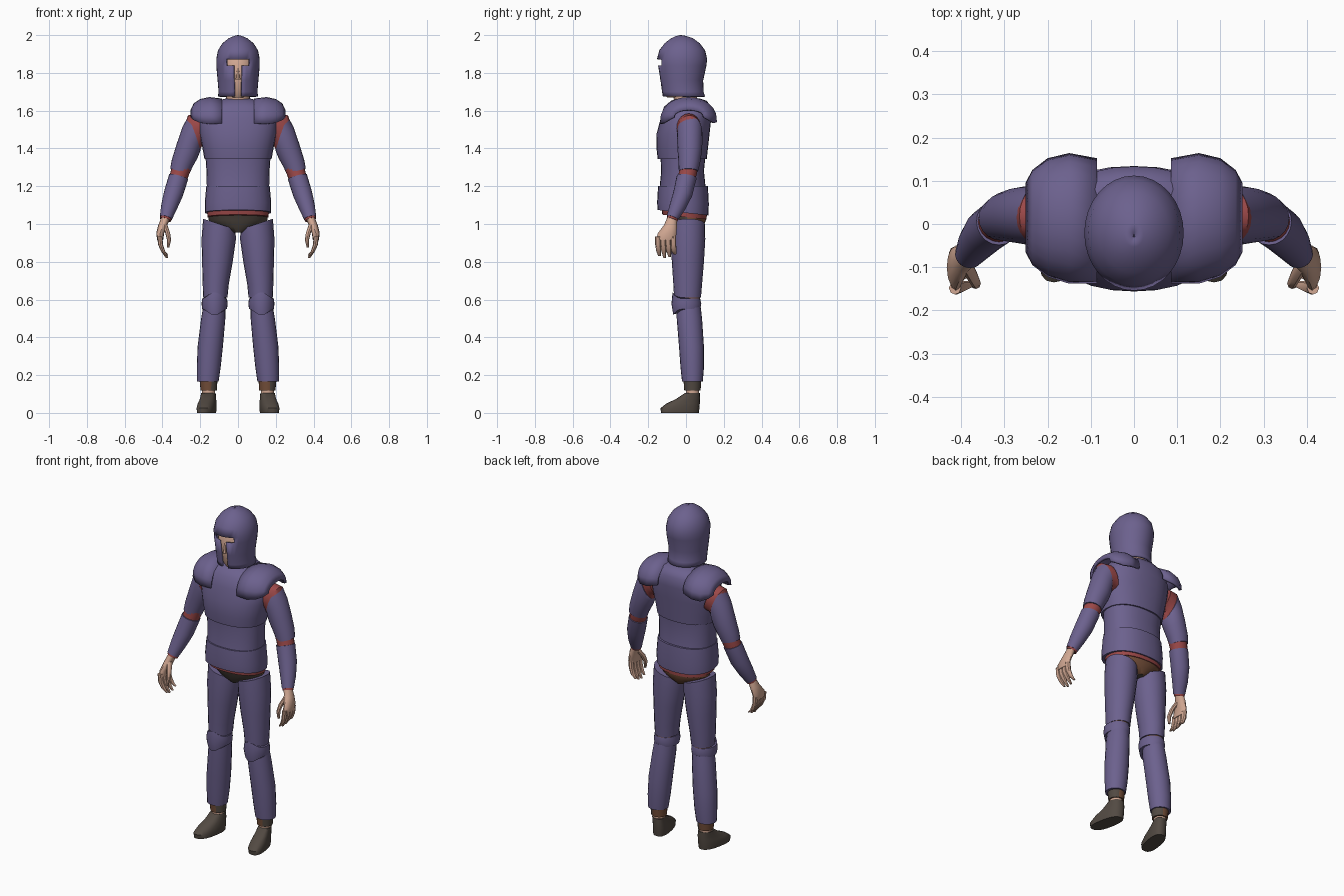
import bpy
import bmesh
from math import sin, cos, pi, radians
from mathutils import Euler, Vector

start_cube = bpy.data.objects.get("Cube")
if start_cube:
    bpy.data.objects.remove(start_cube, do_unlink=True)


def make_material(name, red, green, blue):
    material = bpy.data.materials.new(name)
    material.use_nodes = True
    colour = (red, green, blue, 1)
    material.diffuse_color = colour
    material.node_tree.nodes["Principled BSDF"].inputs["Base Color"].default_value = colour
    return material


PURPLE = make_material("armor purple", .150, .120, .270)
SKIN = make_material("skin", .64, .39, .29)
RED = make_material("shirt red", .33, .065, .065)
BROWN = make_material("cloth brown", .17, .075, .04)
DARK = make_material("dark leather", .085, .068, .055)


def finish(name, bm, materials, thickness=0.0, rule=None):
    """Turn a bmesh into a smooth shaded object, painting faces by rule."""
    bmesh.ops.recalc_face_normals(bm, faces=bm.faces)
    bm.normal_update()
    if rule:
        for face in bm.faces:
            face.material_index = rule(face)
    mesh = bpy.data.meshes.new(name)
    bm.to_mesh(mesh)
    bm.free()
    for material in materials:
        mesh.materials.append(material)
    obj = bpy.data.objects.new(name, mesh)
    bpy.context.collection.objects.link(obj)
    if thickness:
        shell = obj.modifiers.new("shell", "SOLIDIFY")
        shell.thickness = thickness
        shell.offset = -1
    bpy.ops.object.select_all(action="DESELECT")
    obj.select_set(True)
    bpy.context.view_layer.objects.active = obj
    bpy.ops.object.shade_smooth_by_angle(angle=radians(40))
    return obj


def bridge(bm, rows, closed):
    """Join neighbouring rows of vertices with quads."""
    count = len(rows[0])
    for low, high in zip(rows, rows[1:]):
        for i in range(count if closed else count - 1):
            j = (i + 1) % count
            bm.faces.new((low[i], low[j], high[j], high[i]))


def tube(name, rings, *materials, side=1, segments=20, power=2.0, caps=True,
         shape=None, cut=None, thickness=0.0, rule=None):
    """Loft through rings of (x, y, z, radius x, radius y, tilt, pitch)."""
    bm = bmesh.new()
    rows = []
    for x, y, z, rx, ry, *turn in rings:
        tilt, pitch = (turn + [0, 0])[:2]
        spin = Euler((radians(pitch), -radians(tilt), 0))
        row = []
        for i in range(segments):
            a = 2 * pi * i / segments
            c, s = sin(a), -cos(a)
            flat = [abs(v) ** (2 / power) * (1 if v > 0 else -1) for v in (c, s)]
            point = Vector((flat[0] * rx, flat[1] * ry, 0))
            point.rotate(spin)
            point += Vector((x, y, z))
            if shape:
                point = shape(point, c, s)
            point.x *= side
            row.append(bm.verts.new(point))
        rows.append(row)
    bridge(bm, rows, True)
    if caps:
        bm.faces.new(rows[0])
        bm.faces.new(rows[-1])
    if cut:
        holes = [f for f in bm.faces if cut(f.calc_center_median())]
        bmesh.ops.delete(bm, geom=holes, context="FACES")
    return finish(name, bm, materials, thickness, rule)


# Torso: three overlapping armor plates over a shirt and briefs
tube("chest_plate", [(0, -.02, 1.345, .178, .130), (0, -.02, 1.40, .188, .136),
     (0, -.015, 1.48, .204, .140), (0, .0, 1.56, .208, .134), (0, .008, 1.62, .175, .125),
     (0, .015, 1.652, .115, .095), (0, .01, 1.665, .06, .06)], PURPLE, power=2.3, segments=28)
tube("midriff_plate", [(0, -.018, 1.19, .165, .122), (0, -.018, 1.28, .167, .113),
     (0, -.016, 1.37, .173, .120)], PURPLE, power=2.3, segments=28)
tube("waist_plate", [(0, -.016, 1.06, .175, .135, 0, -6), (0, -.016, 1.11, .176, .137, 0, -2),
     (0, -.016, 1.20, .168, .132)], PURPLE, power=2.3, segments=28)
tube("shirt_hem", [(0, -.008, 1.037, .162, .118, 0, -6), (0, -.01, 1.10, .165, .122)],
     RED, power=2.3, segments=28)
tube("briefs", [(0, .01, .955, .03, .06), (0, .01, .985, .11, .082), (0, .01, 1.02, .155, .095),
     (0, .0, 1.06, .155, .105)], BROWN, DARK, segments=28,
     rule=lambda f: 1 if f.normal.y < .1 else 0)

# Head and neck inside the helmet
tube("neck", [(0, .0, 1.62, .065, .06), (0, -.01, 1.76, .06, .065)], SKIN)
tube("head", [(0, -.04, 1.67, .03, .06), (0, -.03, 1.70, .06, .088), (0, -.025, 1.76, .085, .10),
     (0, -.02, 1.85, .095, .108), (0, -.015, 1.92, .075, .08), (0, -.01, 1.95, .03, .03)], SKIN)
tube("nose", [(0, -.12, 1.765, .014, .018), (0, -.115, 1.83, .007, .012)], SKIN, segments=8)


# Helmet shell with a T shaped opening and a slight crest
def visor_opening(p):
    return p.y < 0 and ((abs(p.x) < .02 and p.z < 1.865)
                        or (abs(p.x) < .066 and 1.84 < p.z < 1.87))


tube("helmet", [(0, -.012, 1.675, .106, .113), (0, -.018, 1.70, .103, .111),
     (0, -.023, 1.76, .108, .114), (0, -.021, 1.838, .115, .129), (0, -.021, 1.873, .115, .133),
     (0, -.02, 1.92, .106, .121), (0, -.02, 1.957, .082, .093), (0, -.021, 1.983, .05, .058),
     (0, -.025, 1.995, .022, .028), (0, -.028, 2.0, .003, .004)], PURPLE,
     segments=32, cut=visor_opening, thickness=.012, caps=False)


def pauldron(name, side):
    """Arched shoulder shell running from the collar to the outer arm."""
    bm = bmesh.new()
    rows = []
    stations = [(.085, -.138, .152, 1.533, 1.555, 1.664), (.15, -.138, .164, 1.53, 1.54, 1.672),
                (.20, -.122, .152, 1.535, 1.535, 1.662), (.235, -.095, .125, 1.55, 1.55, 1.638),
                (.251, -.065, .095, 1.565, 1.565, 1.605)]
    for x, front, back, front_z, back_z, top in stations:
        row = []
        for i in range(13):
            a = pi * i / 12
            blend = (1 - cos(a)) / 2
            edge = front_z + (back_z - front_z) * blend
            z = edge + (top - edge) * sin(a) ** .8 if 0 < i < 12 else edge
            row.append(bm.verts.new((side * x, front + (back - front) * blend, z)))
        rows.append(row)
    bridge(bm, rows, False)
    # Make the shell face upward before it gains thickness
    obj = finish(name, bm, [PURPLE], .012)
    if sum(p.normal.z for p in obj.data.polygons) < 0:
        obj.data.flip_normals()


# Knee pads come to points at the front, shoes turn outward
def knee_points(p, c, s):
    front = max(0, -s) ** 4
    p.z = .577 + (p.z - .577) * (1 + 1.2 * front)
    return p


def toe_out(p, c, s):
    p.x -= .18 * (p.y + .03)
    return p


for label, side in (("left", 1), ("right", -1)):
    pauldron(label + "_pauldron", side)

    # Arm: red sleeve under two armor tubes
    tube(label + "_shirt_sleeve", [(.185, .015, 1.505, .085, .066, 70), (.225, .018, 1.50, .085, .064, 62),
         (.27, .018, 1.385, .058, .055, 32), (.308, .01, 1.27, .049, .048, 15, -5),
         (.345, -.02, 1.15, .042, .042, 17, -15), (.384, -.074, 1.022, .030, .029, 17, -20)],
         RED, side=side)
    tube(label + "_upper_arm_armor", [(.308, .013, 1.28, .053, .051, 15), (.296, .017, 1.32, .058, .057, 20),
         (.27, .02, 1.385, .066, .064, 32), (.247, .02, 1.45, .078, .068, 52),
         (.231, .02, 1.488, .091, .066, 70)], PURPLE, side=side)
    tube(label + "_forearm_armor", [(.382, -.072, 1.032, .033, .032, 17, -20),
         (.365, -.045, 1.09, .043, .043, 17, -18), (.342, -.017, 1.16, .051, .051, 17, -15),
         (.314, .004, 1.25, .052, .053, 15, -8)], PURPLE, side=side)

    # Hand: palm, four curled fingers and a thumb
    tube(label + "_palm", [(.382, -.074, 1.035, .024, .025), (.398, -.082, .995, .024, .034),
         (.412, -.100, .95, .021, .050), (.412, -.108, .915, .016, .050)], SKIN, side=side, segments=12)
    for number in range(4):
        y = -.148 + number * .027
        reach = (.01, .0, .004, .018)[number]
        tube(f"{label}_finger_{number + 1}", [(.414, y, .935, .014, .015), (.41, y, .89, .013, .015),
             (.396, y + .004, .855, .011, .013), (.376, y + .008, .82 + reach, .006, .007)],
             SKIN, side=side, segments=8)
    tube(label + "_thumb", [(.39, -.09, 1.0, .014, .02), (.373, -.122, .955, .013, .016),
         (.365, -.137, .915, .011, .013), (.37, -.142, .875, .006, .007)],
         SKIN, side=side, segments=8)

    # Leg: trousers under thigh, knee and shin armor
    tube(label + "_trouser_leg", [(.158, .034, .14, .04, .042), (.145, .028, .35, .055, .055),
         (.125, .014, .57, .057, .062), (.115, .01, .70, .06, .06)], BROWN, side=side)
    tube(label + "_thigh_armor", [(.120, .008, .61, .064, .071), (.118, .009, .68, .069, .076),
         (.109, .010, .80, .081, .085), (.102, .011, .92, .091, .091),
         (.099, .011, 1.0, .090, .090, 18)], PURPLE, side=side)
    tube(label + "_knee_pad", [(.124, .004, .550, .066, .071), (.124, .002, .577, .069, .079),
         (.124, .002, .605, .066, .073)], PURPLE, side=side, segments=24, shape=knee_points)
    tube(label + "_shin_armor", [(.160, .034, .165, .057, .055), (.155, .033, .24, .063, .062),
         (.147, .029, .35, .067, .066), (.131, .018, .50, .064, .067),
         (.126, .014, .56, .059, .064)], PURPLE, side=side)

    # Ankle cuff and shoe
    tube(label + "_ankle_cuff", [(.155, .034, .118, .043, .043), (.156, .034, .17, .047, .047)],
         BROWN, DARK, side=side, rule=lambda f: 1 if f.normal.x > .2 else 0)
    tube(label + "_ankle", [(.156, .034, .09, .034, .035), (.156, .034, .125, .034, .035)],
         SKIN, side=side)
    tube(label + "_shoe", [(.166, -.032, .0, .045, .100), (.166, -.032, .025, .048, .103),
         (.166, -.015, .05, .045, .088), (.166, .012, .075, .040, .062),
         (.168, .034, .106, .037, .039)], DARK, side=side, power=2.5, shape=toe_out)
